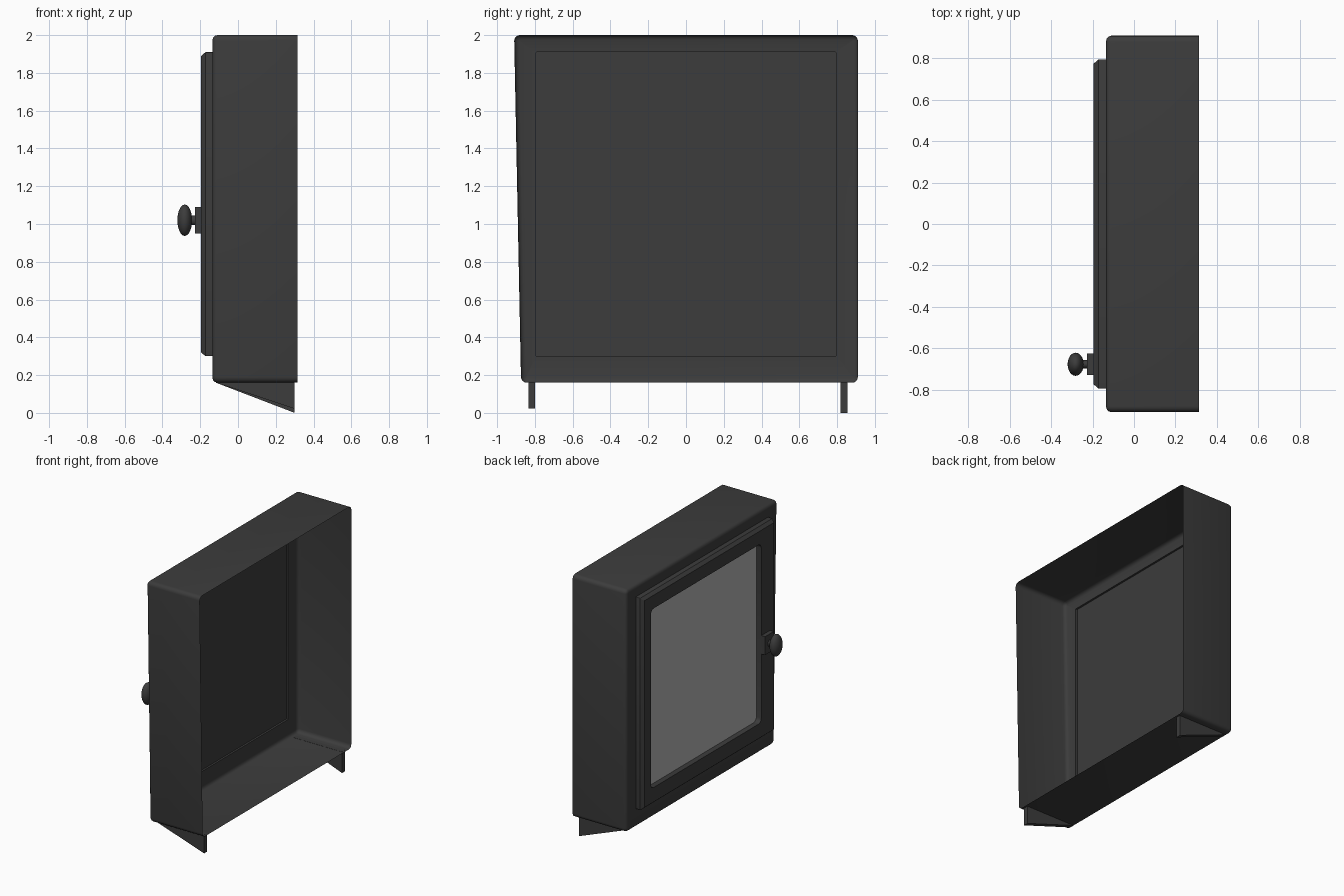
import bpy, bmesh, math

cube = bpy.data.objects.get("Cube")
if cube:
    bpy.data.objects.remove(cube, do_unlink=True)


def make_material(name, value):
    mat = bpy.data.materials.new(name)
    mat.use_nodes = True
    color = (value, value, value, 1)
    mat.diffuse_color = color
    mat.node_tree.nodes["Principled BSDF"].inputs["Base Color"].default_value = color
    return mat


dark = make_material("dark iron", 0.045)
pane = make_material("grey glass", 0.45)


def finish(name, bm, mat, angle=35):
    mesh = bpy.data.meshes.new(name)
    bm.to_mesh(mesh)
    bm.free()
    mesh.materials.append(mat)
    obj = bpy.data.objects.new(name, mesh)
    bpy.context.collection.objects.link(obj)
    bpy.ops.object.select_all(action="DESELECT")
    obj.select_set(True)
    bpy.context.view_layer.objects.active = obj
    bpy.ops.object.shade_smooth_by_angle(angle=math.radians(angle))
    return obj


def rounded(rect, radius, inset=0, steps=4):
    """Counter-clockwise rounded rectangle in the y-z plane."""
    y0, y1, z0, z1 = rect
    y0, y1, z0, z1 = y0 + inset, y1 - inset, z0 + inset, z1 - inset
    r = max(radius - inset, 0.003)
    centres = ((y1 - r, z1 - r), (y0 + r, z1 - r), (y0 + r, z0 + r), (y1 - r, z0 + r))
    points = []
    for corner, (cy, cz) in enumerate(centres):
        for i in range(steps + 1):
            a = (corner + i / steps) * math.pi / 2
            points.append((cy + r * math.cos(a), cz + r * math.sin(a)))
    return points


def lean(points):
    """Slant the -y side inwards towards the bottom."""
    return [(y + 0.02 * (2 - z) if y < 0 else y, z) for y, z in points]


def loft(name, rings, mat, cap=False):
    """Join rings of equal length, each given as (x, points)."""
    bm = bmesh.new()
    loops = [[bm.verts.new((x, y, z)) for y, z in pts] for x, pts in rings]
    for a, b in zip(loops, loops[1:]):
        for i in range(len(a)):
            j = (i + 1) % len(a)
            bm.faces.new((a[i], a[j], b[j], b[i]))
    if cap:
        bm.faces.new(loops[-1])
    # Rings run from +x to -x, so flip faces to look outwards
    bmesh.ops.reverse_faces(bm, faces=[f for f in bm.faces])
    return finish(name, bm, mat)


body = (-0.91, 0.91, 0.16, 2.0)
door = (-0.795, 0.795, 0.30, 1.91)
window = (-0.625, 0.70, 0.43, 1.79)

# Open-backed casing with rounded edges and a doorway
loft("casing", [(0.315, lean(rounded(body, 0.03))),
                (-0.11, lean(rounded(body, 0.03))),
                (-0.123, lean(rounded(body, 0.03, 0.004))),
                (-0.131, lean(rounded(body, 0.03, 0.012))),
                (-0.135, lean(rounded(body, 0.03, 0.025))),
                (-0.135, rounded(door, 0.005))], dark)

# Door frame with chamfered rim and a recessed window opening
loft("door_frame", [(-0.135, rounded(door, 0.005)),
                    (-0.172, rounded(door, 0.005)),
                    (-0.195, rounded(door, 0.005, 0.02)),
                    (-0.195, rounded(window, 0.035)),
                    (-0.154, rounded(window, 0.035))], dark)

# Glass pane, facing out
loft("glass", [(-0.154, rounded(window, 0.035))], pane, cap=True)

# Backing panel, facing into the casing
bm = bmesh.new()
bm.faces.new([bm.verts.new((-0.15, y, z)) for y, z in rounded(door, 0.005)])
finish("door_back", bm, dark)

# Handle: plate, stem and flattened knob
HY, HZ = -0.678, 1.02


def place(name, scale, location):
    obj = bpy.context.object
    obj.name = name
    obj.scale = scale
    obj.location = location
    obj.data.materials.append(dark)
    bpy.ops.object.transform_apply(location=False, rotation=True, scale=True)
    bpy.ops.object.shade_smooth_by_angle(angle=math.radians(35))


bpy.ops.mesh.primitive_cube_add(size=1)
place("handle_plate", (0.035, 0.105, 0.14), (-0.2095, HY, HZ))
bpy.ops.mesh.primitive_cylinder_add(vertices=20, radius=1, depth=1, rotation=(0, math.pi / 2, 0))
place("handle_stem", (0.025, 0.02, 0.05), (-0.24, HY, HZ))
bpy.ops.mesh.primitive_uv_sphere_add(segments=24, ring_count=14, radius=1)
place("handle_knob", (0.039, 0.056, 0.083), (-0.282, HY, HZ))

# Wedge feet under both sides
for name, y, low in (("foot_right", -0.817, 0.022), ("foot_left", 0.837, 0.0)):
    bm = bmesh.new()
    profile = ((-0.12, 0.161), (0.30, 0.161), (0.30, low))
    face = bm.faces.new([bm.verts.new((x, y - 0.018, z)) for x, z in profile])
    side = bmesh.ops.extrude_face_region(bm, geom=[face])["geom"]
    bmesh.ops.translate(bm, vec=(0, 0.036, 0),
                        verts=[v for v in side if isinstance(v, bmesh.types.BMVert)])
    bmesh.ops.recalc_face_normals(bm, faces=bm.faces)
    finish(name, bm, dark)
